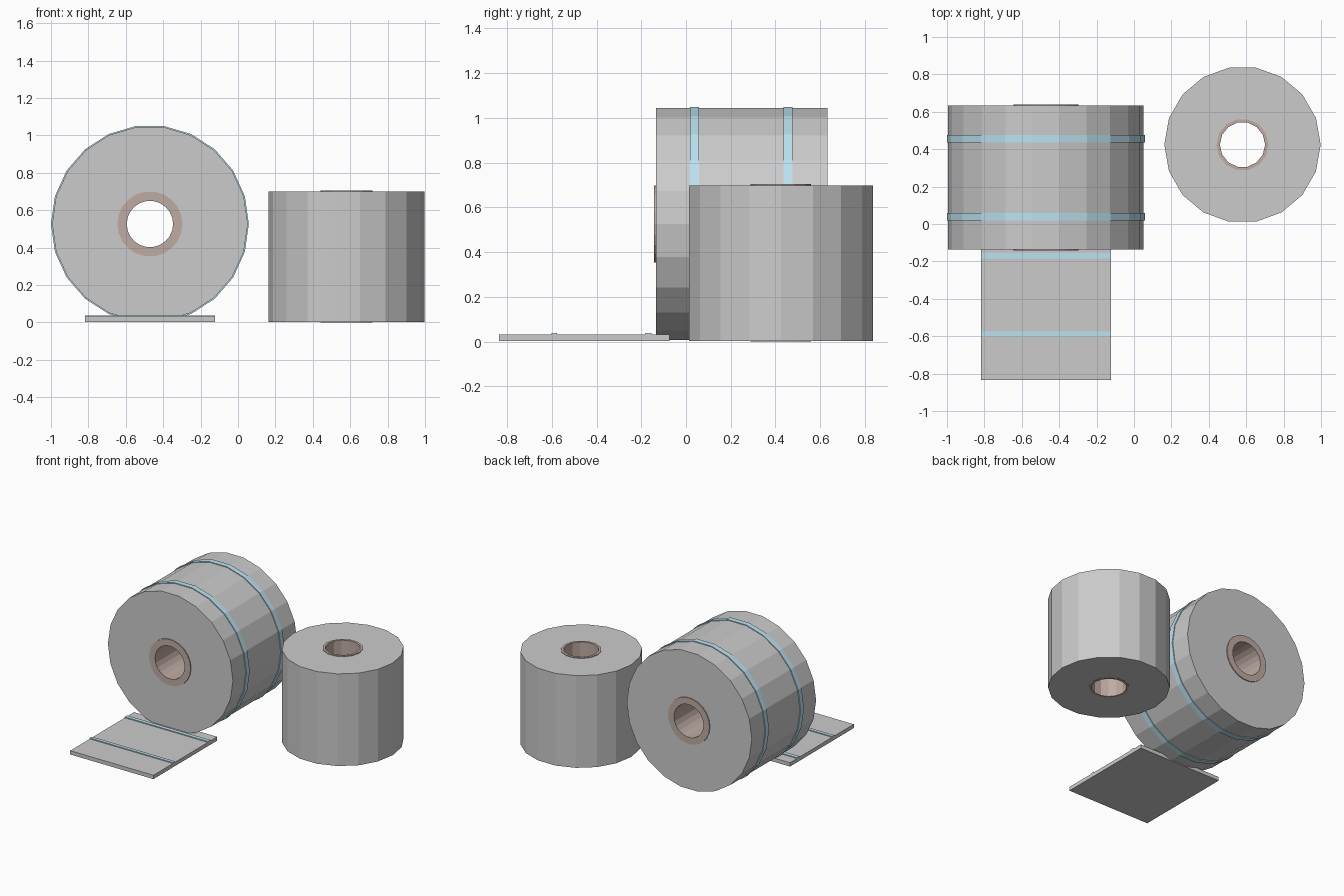
import bpy, bmesh
from math import cos, sin, tau

if "Cube" in bpy.data.objects:
    bpy.data.objects.remove(bpy.data.objects["Cube"])


def material(name, color):
    m = bpy.data.materials.new(name)
    m.diffuse_color = color
    m.use_nodes = True
    m.node_tree.nodes["Principled BSDF"].inputs["Base Color"].default_value = m.diffuse_color
    return m


BLUE = material("blue_line", (0.50, 0.76, 0.87, 1))
BROWN = material("cardboard", (0.52, 0.41, 0.37, 1))


def finish(name, bm, mat):
    bmesh.ops.recalc_face_normals(bm, faces=bm.faces)
    me = bpy.data.meshes.new(name)
    bm.to_mesh(me)
    bm.free()
    ob = bpy.data.objects.new(name, me)
    bpy.context.collection.objects.link(ob)
    if mat:
        me.materials.append(mat)
    return ob


def tube(name, center, axis, lo, hi, outer, inner, sides, mat=None):
    """Flat-faced tube along 'y' or 'z'; center gives the other two coordinates."""
    bm = bmesh.new()
    loops = []
    for r, h in ((outer, lo), (outer, hi), (inner, hi), (inner, lo)):
        ring = []
        for i in range(sides):
            u = center[0] + r * cos(tau * i / sides)
            v = center[1] + r * sin(tau * i / sides)
            ring.append(bm.verts.new((u, h, v) if axis == 'y' else (u, v, h)))
        loops.append(ring)
    for k in range(4):
        a, b = loops[k], loops[(k + 1) % 4]
        for i in range(sides):
            j = (i + 1) % sides
            bm.faces.new((a[i], a[j], b[j], b[i]))
    return finish(name, bm, mat)


def box(name, lo, hi, mat=None):
    bm = bmesh.new()
    bmesh.ops.create_cube(bm, size=1)
    for v in bm.verts:
        v.co = [(a + b) / 2 + c * (b - a) for a, b, c in zip(lo, hi, v.co)]
    return finish(name, bm, mat)


# Lying roll with its cardboard core and two raised lines
C = (-0.471, 0.526)
tube("large_roll", C, 'y', -0.135, 0.633, 0.523, 0.165, 22)
tube("large_core", C, 'y', -0.142, 0.640, 0.174, 0.124, 22, BROWN)
for i, (a, b) in enumerate(((0.018, 0.058), (0.435, 0.476))):
    tube(f"roll_line_{i + 1}", C, 'y', a, b, 0.529, 0.515, 22, BLUE)

# Unrolled sheet in front
box("loose_sheet", (-0.819, -0.835, 0.002), (-0.123, -0.073, 0.031))
for i, (a, b) in enumerate(((-0.602, -0.576), (-0.184, -0.155))):
    box(f"sheet_line_{i + 1}", (-0.819, a, 0.025), (-0.123, b, 0.038), BLUE)

# Standing roll with its core
S = (0.580, 0.424)
tube("small_roll", S, 'z', 0.002, 0.699, 0.418, 0.132, 18)
tube("small_core", S, 'z', 0.0, 0.704, 0.139, 0.121, 14, BROWN)
